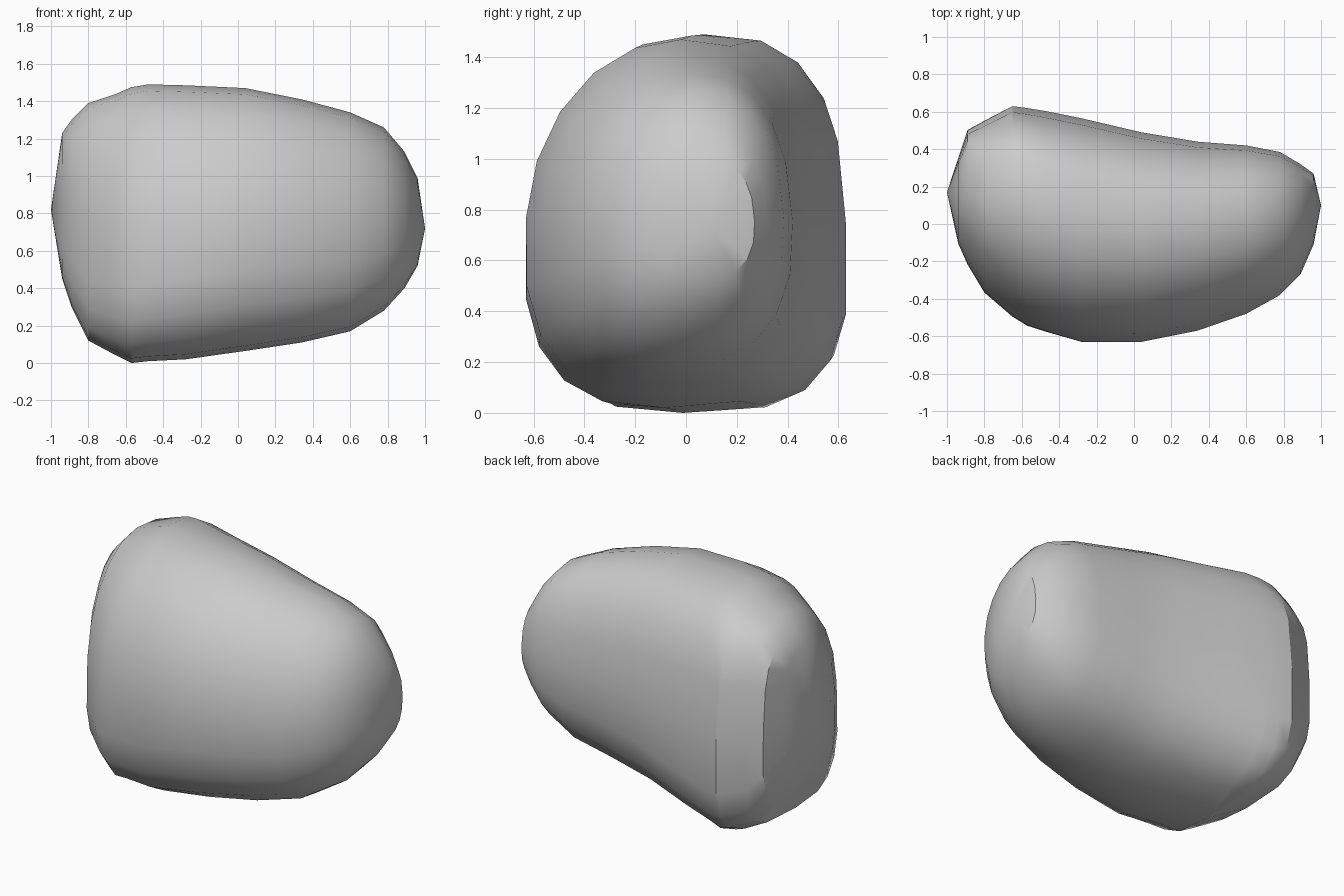
import bpy, bmesh, math

cube = bpy.data.objects.get("Cube")
if cube:
    bpy.data.objects.remove(cube, do_unlink=True)

# Plain grey stone
stone = bpy.data.materials.new("stone_grey")
stone.use_nodes = True
GREY = (0.6, 0.6, 0.6, 1)
stone.diffuse_color = GREY
stone.node_tree.nodes["Principled BSDF"].inputs["Base Color"].default_value = GREY

# Cross-sections along the boulder: x, front y, back y, bottom z, top z
STATIONS = [
    (-0.94, -0.10, 0.35, 0.45, 1.23),
    (-0.89, -0.21, 0.50, 0.30, 1.30),
    (-0.80, -0.36, 0.55, 0.12, 1.39),
    (-0.65, -0.49, 0.63, 0.04, 1.44),
    (-0.57, -0.54, 0.62, 0.00, 1.475),
    (-0.48, -0.57, 0.605, 0.01, 1.49),
    (-0.28, -0.63, 0.565, 0.02, 1.485),
    (0.04, -0.63, 0.49, 0.065, 1.47),
    (0.34, -0.57, 0.44, 0.11, 1.41),
    (0.60, -0.48, 0.42, 0.17, 1.34),
    (0.78, -0.38, 0.385, 0.28, 1.26),
    (0.89, -0.27, 0.32, 0.40, 1.13),
    (0.96, -0.11, 0.27, 0.52, 0.99),
]
SIDES = 20


def power(v, n):
    return math.copysign(abs(v) ** (2 / n), v)


def section(bm, x, front, back, low, high):
    """Rounded ring: soft front brow, squarer base, crown set back."""
    cy, cz = (front + back) / 2, (low + high) / 2
    ry, rz = (back - front) / 2, (high - low) / 2
    t = ((1 - x) / 2) ** 3  # corners get squarer towards the big end
    ring = []
    for i in range(SIDES):
        a = 2 * math.pi * i / SIDES
        c, s = math.cos(a), math.sin(a)
        if s >= 0:
            n = 2.5 + 1.1 * t if c > 0 else 2.05
        else:
            n = 2.3 + 2.0 * t if c > 0 else 2.3 + 1.4 * t
        y, z = power(c, n), power(s, n)
        lean = z * (0.09 - 0.15 * max(y, 0))
        ring.append(bm.verts.new((x, cy + ry * (y + lean), cz + rz * z)))
    return ring


# Boulder body: loft the sections and close each end on a blunt tip
bm = bmesh.new()
rings = [section(bm, *s) for s in STATIONS]
for a, b in zip(rings, rings[1:]):
    for i in range(SIDES):
        j = (i + 1) % SIDES
        bm.faces.new((a[i], a[j], b[j], b[i]))
for ring, tip in ((rings[0], (-1, 0.17, 0.82)), (rings[-1], (1, 0.10, 0.72))):
    v = bm.verts.new(tip)
    for i in range(SIDES):
        bm.faces.new((ring[i], ring[(i + 1) % SIDES], v))
bmesh.ops.recalc_face_normals(bm, faces=bm.faces)

mesh = bpy.data.meshes.new("boulder")
bm.to_mesh(mesh)
bm.free()
mesh.materials.append(stone)
boulder = bpy.data.objects.new("boulder", mesh)
bpy.context.collection.objects.link(boulder)

# Soft shading with the hard creases kept
bpy.ops.object.select_all(action="DESELECT")
boulder.select_set(True)
bpy.context.view_layer.objects.active = boulder
bpy.ops.object.shade_smooth_by_angle(angle=math.radians(30))
